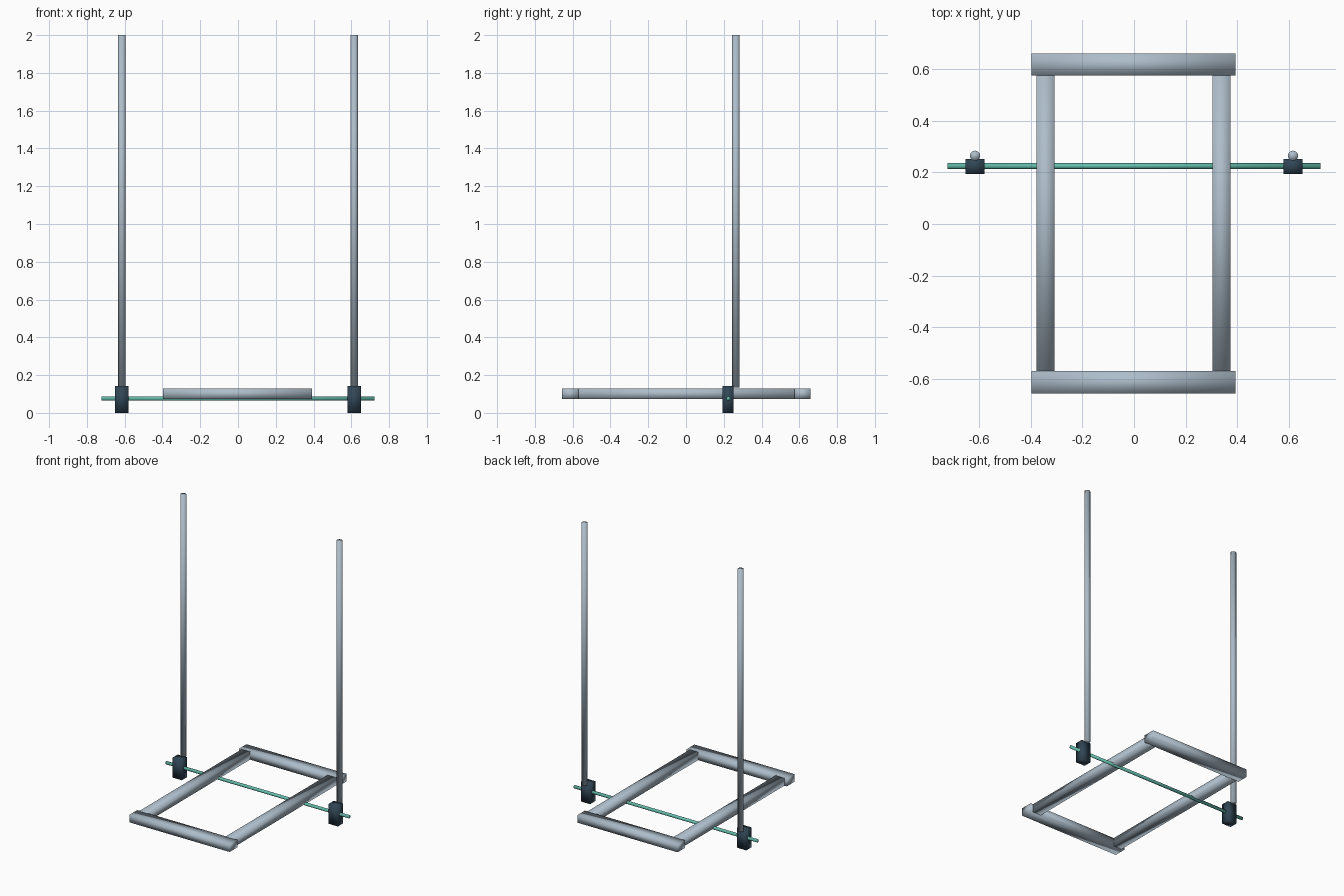
import bpy, math

if "Cube" in bpy.data.objects:
    bpy.data.objects.remove(bpy.data.objects["Cube"])

STEEL = ("steel", (0.42, 0.51, 0.59))
SLATE = ("dark_slate", (0.03, 0.06, 0.09))
TEAL = ("teal", (0.13, 0.52, 0.42))


def finish(obj, name, paint):
    obj.name = name
    mat = bpy.data.materials.get(paint[0]) or bpy.data.materials.new(paint[0])
    mat.diffuse_color = (*paint[1], 1)
    mat.use_nodes = True
    mat.node_tree.nodes["Principled BSDF"].inputs["Base Color"].default_value = mat.diffuse_color
    obj.data.materials.append(mat)
    bpy.ops.object.shade_smooth()   # soft shading over every edge


def box(name, paint, lo, hi):
    centre = [(a + b) / 2 for a, b in zip(lo, hi)]
    bpy.ops.mesh.primitive_cube_add(size=1, location=centre)
    obj = bpy.context.object
    obj.scale = [b - a for a, b in zip(lo, hi)]
    bpy.ops.object.transform_apply(location=False, rotation=False, scale=True)
    finish(obj, name, paint)


def rod(name, paint, radius, length, location, rotation=(0, 0, 0), sides=24):
    bpy.ops.mesh.primitive_cylinder_add(vertices=sides, radius=radius, depth=length,
                                        location=location, rotation=rotation)
    finish(bpy.context.object, name, paint)


# Floor frame: two wide end bars and two side rails between them
BOTTOM, TOP = 0.074, 0.128
box("front_bar", STEEL, (-0.396, -0.656, BOTTOM), (0.393, -0.569, TOP))
box("back_bar", STEEL, (-0.396, 0.575, BOTTOM), (0.393, 0.660, TOP))
for side, x in (("left", -0.342), ("right", 0.338)):
    box(side + "_rail", STEEL, (x - 0.035, -0.575, BOTTOM), (x + 0.035, 0.58, TOP))

# Axle running through the clamp blocks
rod("axle", TEAL, 0.011, 1.444, (0, 0.224, 0.076), (0, math.pi / 2, 0), 16)

# Clamp blocks and the tall posts standing behind them
for side, s in (("left", -1), ("right", 1)):
    x = s * 0.615
    box(side + "_clamp_block", SLATE, (x - 0.036, 0.194, 0), (x + 0.036, 0.252, 0.142))
    rod(side + "_post", STEEL, 0.0195, 1.865, (x, 0.264, 1.0675))
